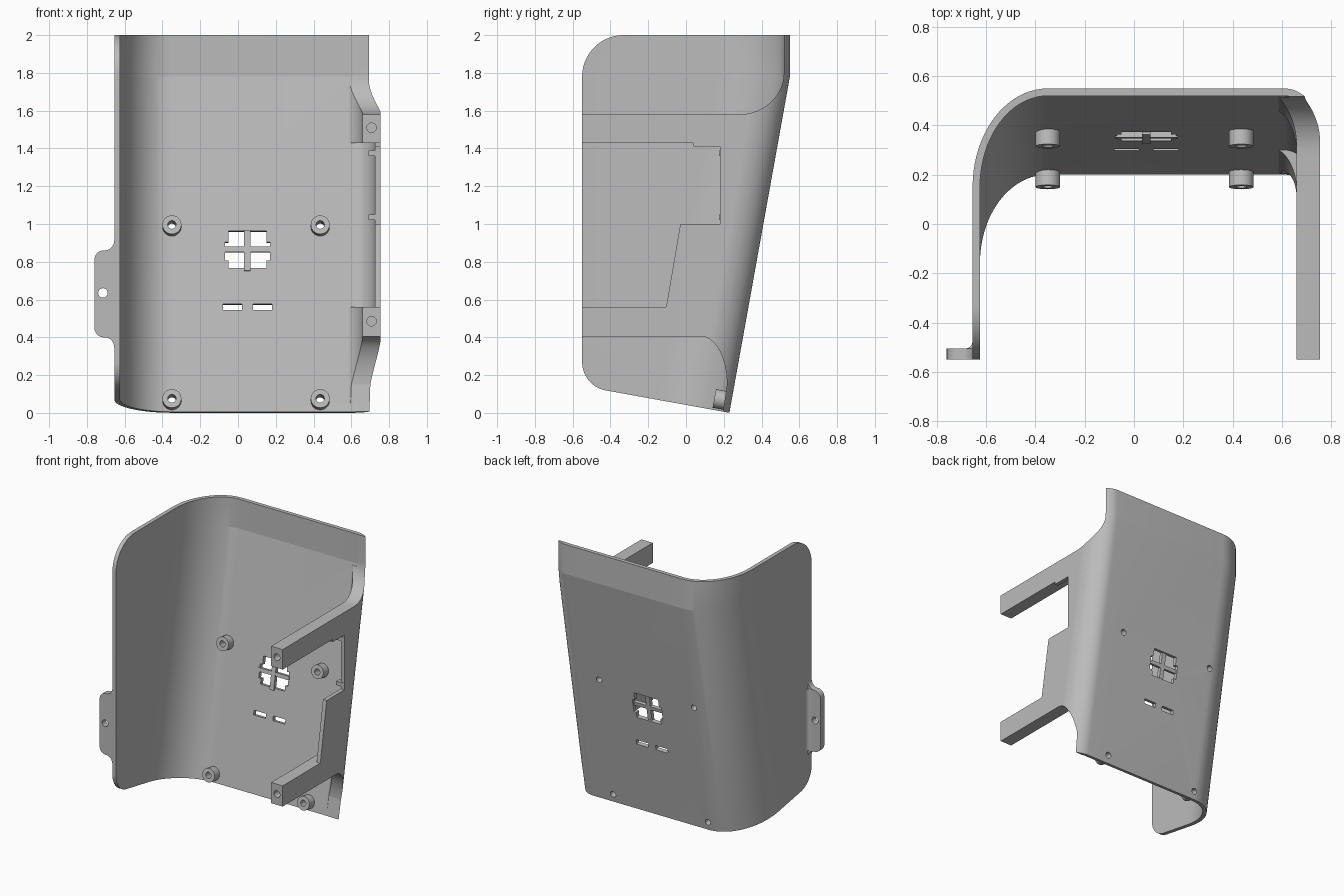
import bpy, bmesh, math
from mathutils import Matrix, Vector

cube = bpy.data.objects.get("Cube")
if cube:
    bpy.data.objects.remove(cube, do_unlink=True)

grey = bpy.data.materials.new("plain grey")
grey.use_nodes = True
grey.diffuse_color = (0.5, 0.5, 0.5, 1)
grey.node_tree.nodes["Principled BSDF"].inputs["Base Color"].default_value = (0.5, 0.5, 0.5, 1)

SLOPE = 0.18      # lean of the back wall
BEND = 1.78       # height where the back wall turns upright
WALL = 0.03


def back_y(z):
    return 0.55 - SLOPE * max(BEND - z, 0)


def arc(cx, cy, rx, ry, a0, a1, n=20):
    angles = [math.radians(a0 + (a1 - a0) * i / n) for i in range(n + 1)]
    return [(cx + rx * math.cos(a), cy + ry * math.sin(a)) for a in angles]


def loft(name, rings):
    """Closed solid through rings of equal point count."""
    bm = bmesh.new()
    loops = [[bm.verts.new(p) for p in ring] for ring in rings]
    n = len(loops[0])
    for a, b in zip(loops, loops[1:]):
        for i in range(n):
            j = (i + 1) % n
            bm.faces.new((a[i], a[j], b[j], b[i]))
    bm.faces.new(loops[0])
    bm.faces.new(loops[-1])
    bmesh.ops.recalc_face_normals(bm, faces=bm.faces)
    mesh = bpy.data.meshes.new(name)
    bm.to_mesh(mesh)
    bm.free()
    mesh.materials.append(grey)
    obj = bpy.data.objects.new(name, mesh)
    bpy.context.collection.objects.link(obj)
    return obj


def leaning(name, profile, levels):
    """Plan profile (x, depth from back) that follows the leaning back wall."""
    return loft(name, [[(x, back_y(z) + d, z) for x, d in profile] for z in levels])


def side_prism(name, pts, x0, x1):
    return loft(name, [[(x, y, z) for y, z in pts] for x in (x0, x1)])


def front_prism(name, pts, y0, y1):
    return loft(name, [[(x, y, z) for x, z in pts] for y in (y0, y1)])


def wall_prism(name, pts, x, z, d0, d1):
    """Prism square to the back wall; d is depth inward from its outer face."""
    n = Vector((0, -1, SLOPE)).normalized()
    up = Vector((0, SLOPE, 1)).normalized()
    base = Vector((x, back_y(z), z))
    return loft(name, [[base + Vector((u, 0, 0)) + up * v + n * d for u, v in pts]
                       for d in (d0, d1)])


def rect(x0, x1, z0, z1):
    return [(x0, z0), (x1, z0), (x1, z1), (x0, z1)]


def circle(r, cx=0, cz=0):
    return arc(cx, cz, r, r, 0, 360, 48)[:-1]


def combine(target, tool, op="DIFFERENCE", keep=False):
    mod = target.modifiers.new("combine", "BOOLEAN")
    mod.operation, mod.object, mod.solver = op, tool, "EXACT"
    bpy.context.view_layer.objects.active = target
    bpy.ops.object.modifier_apply(modifier=mod.name)
    if not keep:
        bpy.data.objects.remove(tool, do_unlink=True)


# Curved shell: side wall, big corner, back wall, tight corner, side wall
outer = ([(-0.655, -1.3)] + arc(-0.35, -0.40, 0.305, 0.40, 180, 90)
         + arc(0.61, -0.18, 0.145, 0.18, 90, 0) + [(0.755, -1.3)])
inner = ([(0.725, -1.3)] + arc(0.61, -0.18, 0.115, 0.15, 0, 90)
         + arc(-0.35, -0.40, 0.275, 0.37, 90, 180) + [(-0.625, -1.3)])
shell = leaning("shell", outer + inner, (-0.2, BEND, 2.1))

# Thick arms reaching forward on the left side
arm = ([(0.735, -1.3), (0.66, -1.3)] + arc(0.55, -0.20, 0.11, 0.18, 0, 90)
       + arc(0.61, -0.18, 0.13, 0.165, 90, 0))
for z0, z1 in ((0.05, 0.56), (1.43, 1.76)):
    combine(shell, leaning("arm", arm, (z0, z1)), "UNION")

# Trim to the rounded side outline
outline = ([(0.8, -SLOPE * 0.57), (0.8, 2.0)] + arc(-0.33, 1.78, 0.22, 0.22, 90, 180)
           + arc(-0.40, 0.27, 0.15, 0.153, 180, 260))
combine(shell, side_prism("outline", outline, -1, 1), "INTERSECT")

# Cut away the left side above, below and between the arms
above = ([(-0.8, 2.2), (-0.8, 1.58)] + arc(0.28, 1.80, 0.238, 0.22, -90, 0) + [(0.518, 2.2)])
below = ([(-0.8, -0.3), (-0.8, 0.405)] + arc(0.08, 0.15, 0.137, 0.255, 90, 0)
         + [(0.195, 0), (0.14, -0.3)])
window = [(-0.8, 1.43), (0.04, 1.43), (0.04, 1.41), (0.18, 1.41),
          (0.18, 1.0), (-0.03, 1.0), (-0.105, 0.56), (-0.8, 0.56)]
for pts in (above, below, window):
    combine(shell, side_prism("cutter", pts, 0.5, 1))

# Blind screw holes in the arm ends
for z in (0.485, 1.51):
    combine(shell, front_prism("cutter", circle(0.025, 0.707, z), -0.7, -0.40))

# Stepped vent opening and the two slots under it
vent = [(-0.1, -0.1), (0.1, -0.1), (0.1, -0.06), (0.12, -0.06), (0.12, 0.04), (0.1, 0.04),
        (0.1, 0.1), (-0.1, 0.1), (-0.1, 0.04), (-0.12, 0.04), (-0.12, -0.06), (-0.1, -0.06)]
combine(shell, wall_prism("cutter", vent, 0.05, 0.86, -0.05, 0.1))
for x in (-0.03, 0.13):
    combine(shell, wall_prism("cutter", rect(-0.05, 0.05, -0.017, 0.017), x, 0.555, -0.05, 0.1))

# Cross bars over the vent
bars = [wall_prism("vent_upright_bar", rect(-0.017, 0.017, -0.115, 0.103), 0.05, 0.86, 0.012, 0.04),
        wall_prism("vent_cross_bar", rect(-0.128, 0.128, -0.014, 0.014), 0.05, 0.86, 0.012, 0.036)]

# Standoffs with screw holes through the back wall
posts = []
for x in (-0.35, 0.435):
    for z in (0.06, 0.98):
        post = wall_prism("standoff", circle(0.05), x, z, 0.022, 0.092)
        drill = wall_prism("drill", circle(0.022), x, z, -0.1, 0.2)
        combine(post, drill, keep=True)
        combine(shell, drill)
        posts.append(post)

# Mounting tab on the right wall, with flared ends and a hole
half = ([(-0.64, 0.285), (-0.655, 0.285)] + arc(-0.705, 0.285, 0.05, 0.055, 0, -90, 12)
        + arc(-0.71, 0.18, 0.05, 0.05, 90, 180, 12))
tab_pts = [(x, 0.63 + z) for x, z in half] + [(x, 0.63 - z) for x, z in reversed(half)]
tab = front_prism("mounting_tab", tab_pts, -0.55, -0.505)
combine(tab, front_prism("cutter", circle(0.025, -0.715, 0.635), -0.7, -0.4))
fillet = [(-0.64, -0.51), (-0.685, -0.51)] + arc(-0.685, -0.475, 0.03, 0.03, -90, 0, 12) + [(-0.64, -0.475)]
root = loft("tab_fillet", [[(x, y, z) for x, y in fillet] for z in (0.40, 0.86)])

# Small catches on the window edge
catches = [side_prism("window_catch", rect(0.175, 0.21, z, z + 0.03), 0.69, 0.745)
           for z in (1.02, 1.36)]

# Smooth the curves, keep the creases
bpy.ops.object.select_all(action="DESELECT")
for obj in [shell, tab, root] + bars + posts + catches:
    obj.select_set(True)
bpy.context.view_layer.objects.active = shell
bpy.ops.object.shade_smooth_by_angle(angle=math.radians(9.5))
